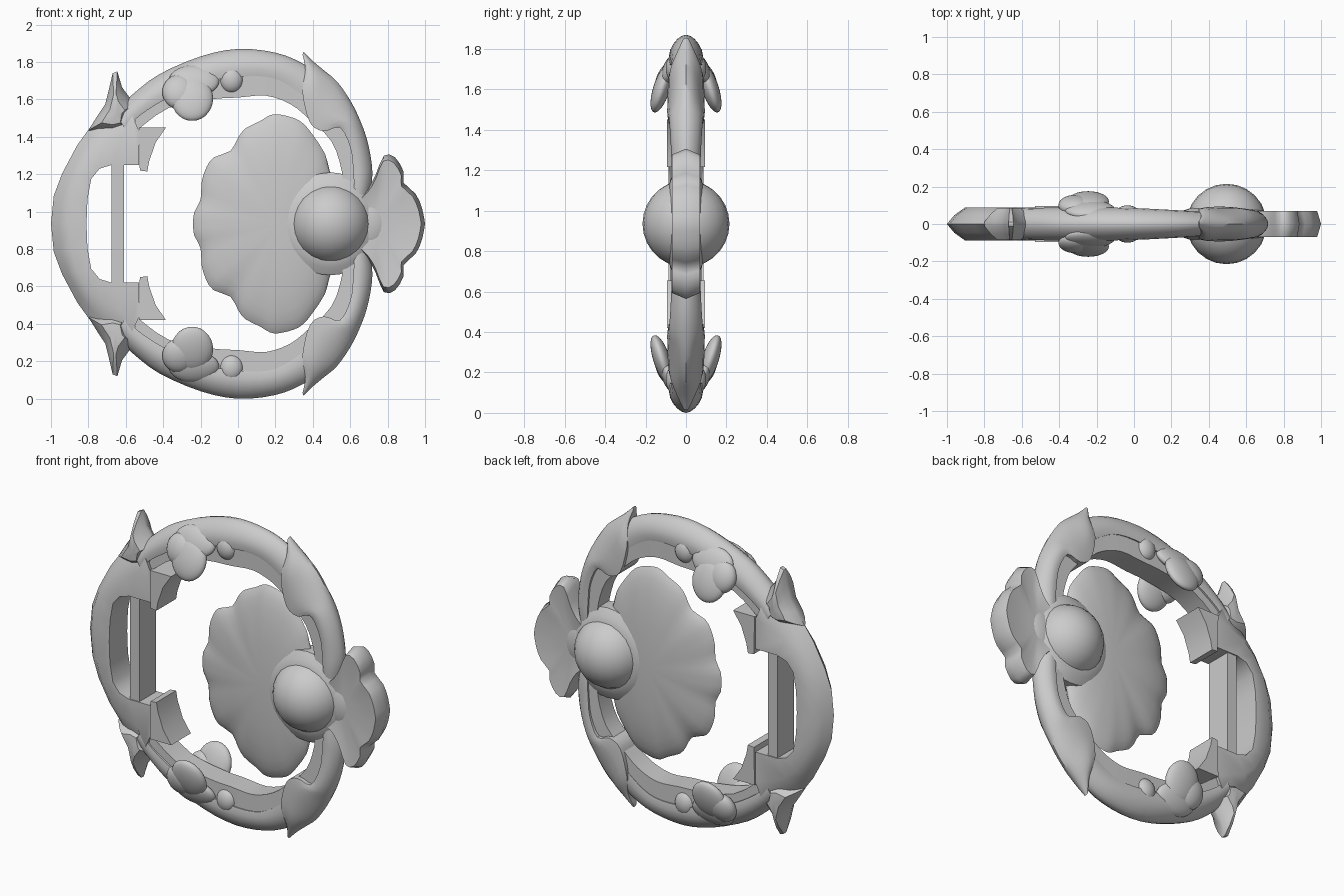
import bpy, bmesh, math
from mathutils import Matrix

if "Cube" in bpy.data.objects:
    bpy.data.objects.remove(bpy.data.objects["Cube"], do_unlink=True)

MID = 0.935  # height of the horizontal mirror line

metal = bpy.data.materials.new("plain grey")
metal.use_nodes = True
GREY = (0.6, 0.6, 0.6, 1)
metal.diffuse_color = GREY
metal.node_tree.nodes["Principled BSDF"].inputs["Base Color"].default_value = GREY


def finish(name, bm, axes="", angle=40):
    """Turn a bmesh into an object, mirrored on the given axes."""
    bmesh.ops.remove_doubles(bm, verts=bm.verts, dist=0.0005)
    bmesh.ops.recalc_face_normals(bm, faces=bm.faces)
    mesh = bpy.data.meshes.new(name)
    bm.to_mesh(mesh)
    bm.free()
    mesh.materials.append(metal)
    ob = bpy.data.objects.new(name, mesh)
    bpy.context.collection.objects.link(ob)
    ob.location.z = MID
    if axes:
        mod = ob.modifiers.new("mirror", 'MIRROR')
        mod.use_axis = tuple(a in axes for a in "xyz")
        mod.merge_threshold = 0.0005
    bpy.ops.object.select_all(action='DESELECT')
    ob.select_set(True)
    bpy.context.view_layer.objects.active = ob
    bpy.ops.object.shade_smooth_by_angle(angle=math.radians(angle))
    return ob


def smooth(points, steps=3):
    """Catmull-Rom resampling of an open list of tuples."""
    pts = [points[0]] + list(points) + [points[-1]]
    out = []
    for a, b, c, d in zip(pts, pts[1:], pts[2:], pts[3:]):
        for k in range(steps):
            t = k / steps
            out.append(tuple(
                q + t * ((r - p) + t * ((2*p - 5*q + 4*r - s) + t * (3*q - p - 3*r + s))) / 2
                for p, q, r, s in zip(a, b, c, d)))
    return out + [points[-1]]


def sweep(name, stations, section, axes="z", angle=40):
    """Stations are (outer x, outer z, inner x, inner z, half depth);
    section is (fraction from outer to inner, depth fraction)."""
    loop = section + [(t, -y) for t, y in reversed(section)]
    bm = bmesh.new()
    rows = [[bm.verts.new((ox + t*(ix - ox), y*h, oz + t*(iz - oz))) for t, y in loop]
            for ox, oz, ix, iz, h in stations]
    n = len(loop)
    for a, b in zip(rows, rows[1:]):
        for i in range(n):
            bm.faces.new((a[i], a[(i+1) % n], b[(i+1) % n], b[i]))
    bm.faces.new(rows[-1])
    if stations[0][1] != 0:  # pieces starting on the mirror line stay open there
        bm.faces.new(rows[0])
    return finish(name, bm, axes, angle)


def dome(name, outline, centre, profile, axes="", angle=40):
    """Two-sided shell from an outline; profile is (scale, half depth) from rim inward."""
    bm = bmesh.new()
    cx, cz = centre
    n = len(outline)
    rims = []
    for side in (1, -1):
        rows = [[bm.verts.new((cx + s*(x - cx), side*y, cz + s*(z - cz))) for x, z in outline]
                for s, y in profile]
        for a, b in zip(rows, rows[1:]):
            for i in range(n):
                bm.faces.new((a[i], a[(i+1) % n], b[(i+1) % n], b[i]))
        bm.faces.new(rows[-1])
        rims.append(rows[0])
    if profile[0][1] > 0:
        a, b = rims
        for i in range(n):
            bm.faces.new((a[i], a[(i+1) % n], b[(i+1) % n], b[i]))
    return finish(name, bm, axes, angle)


def mirrored(half):
    """Complete an outline across the mirror line; the ends may sit on it."""
    return half + [(x, -z) for x, z in reversed(half) if abs(z) > 0.001]


def ball(name, centre, radii, tilt=0, axes="yz"):
    bm = bmesh.new()
    place = (Matrix.Translation(centre) @ Matrix.Rotation(math.radians(tilt), 4, 'X')
             @ Matrix.Diagonal((*radii, 1)))
    bmesh.ops.create_uvsphere(bm, u_segments=24, v_segments=14, radius=1, matrix=place)
    return finish(name, bm, axes, 60)


# Sections: rounded outside with a crisp inner edge, and plain rectangular
ROUND = [(0, 0), (.04, .25), (.14, .5), (.3, .74), (.5, .92), (.75, 1), (1, .93)]
FLAT = [(0, 1), (1, 1)]

# Rounded upper and lower arcs
sweep("ring_arc", smooth([
    (-.66, .60, -.60, .50, .085), (-.56, .695, -.53, .575, .086), (-.42, .80, -.38, .67, .088),
    (-.20, .895, -.18, .755, .088), (0, .935, 0, .785, .085), (.20, .915, .16, .785, .077),
    (.35, .855, .28, .735, .07), (.48, .76, .42, .62, .066), (.6, .6, .52, .5, .06)]), ROUND)

# Flat band lining the inside of the arcs
sweep("inner_band", smooth([
    (-.56, .60, -.54, .50, .07), (-.39, .71, -.37, .62, .07), (-.19, .80, -.15, .665, .07),
    (0, .84, 0, .675, .07), (.17, .83, .15, .685, .067), (.31, .77, .28, .64, .062),
    (.45, .65, .38, .56, .06), (.58, .48, .50, .44, .058), (.64, .30, .555, .28, .056),
    (.66, .10, .57, .10, .055)]), FLAT)

# Bevelled frame around the strap slot, with its crossbar
sweep("slot_frame", [
    (-1, 0, -.81, 0, .087), (-.985, .15, -.805, .13, .087), (-.94, .27, -.785, .24, .087),
    (-.86, .42, -.74, .295, .087), (-.78, .53, -.675, .315, .087),
    (-.72, .62, -.53, .315, .087), (-.60, .65, -.53, .50, .087)],
    [(0, 0), (.2, .53), (.5, 1), (1, 1)])
dome("crossbar", mirrored([(-.675, .33), (-.61, .33)]), (-.64, 0), [(1, .08), (.9, .08)])

# Curved prongs beside the slot
dome("prong", [(-.53, .515), (-.385, .515), (-.44, .435), (-.475, .335), (-.485, .28), (-.525, .285)],
     (-.48, .45), [(1, .095), (.9, .095)], "z", 30)

# Pointed fins where frame and arc meet
dome("side_fin", [(-.80, .50), (-.75, .58), (-.71, .64), (-.69, .72), (-.67, .805),
                  (-.645, .815), (-.62, .73), (-.55, .635), (-.58, .605), (-.60, .50),
                  (-.68, .48)],
     (-.66, .58), [(1, .012), (.75, .055), (.5, .085), (.1, .089)], "z", 40)

# Large leaves wrapping the arcs
sweep("arc_leaf", smooth([
    (.35, .92, .345, .905, .015), (.40, .87, .36, .82, .05), (.46, .82, .345, .70, .085),
    (.53, .76, .385, .54, .092), (.60, .66, .46, .495, .092), (.65, .56, .545, .515, .085),
    (.69, .45, .60, .41, .077), (.715, .32, .615, .30, .072), (.715, .22, .62, .20, .07),
    (.69, .10, .62, .08, .06)]), ROUND)

# Hanging petals and small beads growing out of the arcs
ball("hanging_petal", (-.245, .12, .67), (.112, .042, .125), 18)
ball("petal_lobe", (-.315, .10, .705), (.09, .05, .095), 18)
ball("petal_root", (-.235, .075, .765), (.135, .04, .09), 24)
ball("arc_bead", (-.035, .055, .77), (.063, .045, .07))

# Scalloped shell
dome("scallop_shell", mirrored(smooth([
    (-.24, 0), (-.235, .06), (-.20, .13), (-.195, .22), (-.17, .30), (-.13, .355), (-.04, .39),
    (0, .46), (.04, .51), (.12, .55), (.17, .58), (.22, .585), (.30, .565), (.35, .535),
    (.40, .475), (.465, .375), (.49, .285), (.55, .12)], 2)),
    (.22, 0), [(1, 0), (.97, .012), (.9, .028), (.8, .042), (.65, .056), (.45, .066),
               (.25, .071), (.08, .073)], "", 80)

# Pearl with its thin collar, drawn in on the tail side
ball("pearl", (.495, 0, 0), (.215, .215, .215), 0, "")
angles = [math.tau * k / 32 for k in range(32)]
collar = [(.5 + (.285 if math.cos(a) < 0 else .23) * math.cos(a), .275 * math.sin(a)) for a in angles]
dome("pearl_collar", collar, (.5, 0), [(1, .045), (.85, .07), (.7, .085), (.3, .09)], "", 50)

# Three-lobed tail with a smooth neck
ball("tail_neck", (.69, 0, 0), (.13, .07, .16), 0, "")
dome("tail_fan", mirrored(smooth([
    (.60, .10), (.69, .185), (.735, .26), (.78, .365), (.84, .355), (.885, .28), (.885, .22),
    (.95, .16), (.985, .08), (1, 0)], 2)),
    (.74, 0), [(1, 0), (.92, .07), (.6, .058), (.3, .055), (.05, .055)], "", 60)
